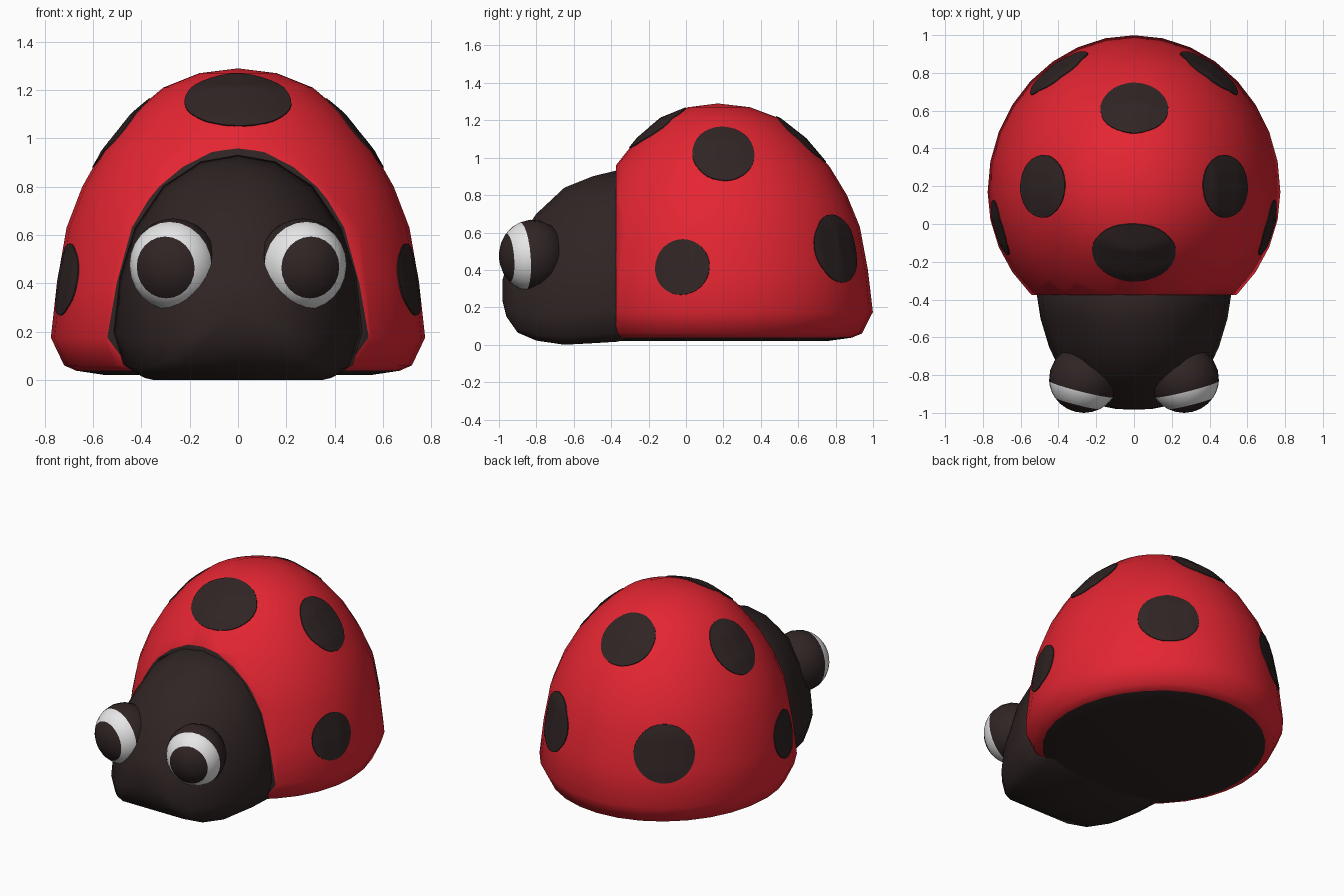
import bpy, bmesh, math
from mathutils import Vector

cube = bpy.data.objects.get("Cube")
if cube:
    bpy.data.objects.remove(cube)


def material(name, rgb):
    m = bpy.data.materials.new(name)
    m.use_nodes = True
    m.diffuse_color = (*rgb, 1)
    m.node_tree.nodes["Principled BSDF"].inputs["Base Color"].default_value = (*rgb, 1)
    return m


RED = material("red", (0.78, 0.019, 0.032))
BLACK = material("black", (0.03, 0.018, 0.018))
WHITE = material("white", (0.8, 0.8, 0.8))


def finish(name, bm, mats, angle=60):
    me = bpy.data.meshes.new(name)
    bm.to_mesh(me)
    bm.free()
    ob = bpy.data.objects.new(name, me)
    bpy.context.collection.objects.link(ob)
    for m in mats:
        me.materials.append(m)
    bpy.ops.object.select_all(action="DESELECT")
    ob.select_set(True)
    bpy.context.view_layer.objects.active = ob
    bpy.ops.object.shade_smooth_by_angle(angle=math.radians(angle))
    return ob


def loft(rings, band_material=lambda i: 0):
    """Skin closed rings of points; rings of zero size become poles."""
    bm = bmesh.new()
    loops = [[bm.verts.new(p) for p in ring] for ring in rings]
    n = len(loops[0])
    for i, (a, b) in enumerate(zip(loops, loops[1:])):
        for k in range(n):
            j = (k + 1) % n
            f = bm.faces.new((a[k], a[j], b[j], b[k]))
            f.material_index = band_material(i)
    bmesh.ops.remove_doubles(bm, verts=bm.verts, dist=1e-5)
    bmesh.ops.recalc_face_normals(bm, faces=bm.faces)
    return bm


def circle(n):
    return [(math.cos(2 * math.pi * k / n), math.sin(2 * math.pi * k / n)) for k in range(n)]


# Shell: turned dome, a little longer to the back, cut flat at the neck
CENTRE_Y, NECK_Y = 0.17, -0.375
dome = [(0, 0.02), (0.55, 0.02), (0.67, 0.038), (0.72, 0.06), (0.775, 0.175), (0.75, 0.4),
        (0.71, 0.63), (0.645, 0.8), (0.56, 0.95), (0.44, 1.1), (0.31, 1.21), (0.16, 1.27), (0, 1.29)]
rings = [[(r * c, CENTRE_Y + r * s * (1.07 if s > 0 else 0.985), z) for c, s in circle(32)]
         for r, z in dome]
bm = loft(rings, lambda i: 1 if i < 2 else 0)
cut = bmesh.ops.bisect_plane(bm, geom=bm.verts[:] + bm.edges[:] + bm.faces[:],
                             plane_co=(0, NECK_Y, 0), plane_no=(0, -1, 0), clear_outer=True)
edges = [e for e in cut["geom_cut"] if isinstance(e, bmesh.types.BMEdge)]
for f in bmesh.ops.holes_fill(bm, edges=edges, sides=0)["faces"]:
    f.material_index = 1
shell = finish("shell", bm, [RED, BLACK])

# Head: dome-shaped sections shrinking towards the nose
half = [(0, 0), (0.78, 0), (0.92, 0.05), (1, 0.2), (0.95, 0.45), (0.83, 0.67),
        (0.6, 0.86), (0.3, 0.97), (0, 1)]
outline = half + [(-u, v) for u, v in reversed(half[1:-1])]
stations = [(-0.3, 0.48, 0.03, 0.9), (-0.37, 0.515, 0.016, 0.932), (-0.5, 0.495, 0.008, 0.9),
            (-0.65, 0.45, 0.0, 0.84), (-0.8, 0.38, 0.022, 0.7), (-0.9, 0.29, 0.065, 0.55),
            (-0.96, 0.19, 0.15, 0.42), (-0.98, 0.09, 0.23, 0.35), (-0.982, 0, 0.29, 0.29)]
finish("head", loft([[(u * w, y, lo + v * (hi - lo)) for u, v in outline]
                     for y, w, lo, hi in stations]), [BLACK])

# Eyes: balls turned slightly outwards, with pupil, white and lid bands
angles = [0, 15, 29, 42, 52, 62, 72, 90, 108, 126, 144, 162, 180]
for side, label in ((1, "left"), (-1, "right")):
    axis = Vector((0.25 * side, -0.96, -0.08)).normalized()
    turn = axis.to_track_quat("Z", "Y")
    centre = Vector((0.265 * side, -0.82, 0.477))
    rings = []
    for a in angles:
        r, h = math.sin(math.radians(a)), math.cos(math.radians(a))
        ring = []
        for c, s in circle(24):
            p = turn @ Vector((r * c, r * s, h))
            ring.append(centre + Vector((p.x * 0.185, p.y * 0.18, p.z * 0.192)))
        rings.append(ring)
    finish(label + "_eye", loft(rings, lambda i: 1 if 3 <= i < 6 else 0), [BLACK, WHITE])


# Spots: thin round plates laid onto the shell
def spot(name, place, width, height):
    _, base, normal, _ = shell.closest_point_on_mesh(Vector(place))
    out = (base - Vector((0, CENTRE_Y, 0.3))).normalized()
    normal = (normal + 0.3 * out).normalized()
    across = Vector((0, 0, 1)).cross(normal).normalized()
    up = normal.cross(across)
    rings = []
    for step in range(9):
        t = step / 8
        ring = []
        for c, s in circle(32):
            start = base + across * (c * t * width) + up * (s * t * height) + normal * 0.3
            hit, p, n, _ = shell.ray_cast(start, -normal)
            ring.append(p + n * 0.005 if hit else start - normal * 0.3)
        rings.append(ring)
    rings.append([p - normal * 0.006 for p in rings[-1]])
    bm = loft(rings)
    bm.normal_update()
    if sum((f.normal.dot(normal) * f.calc_area() for f in bm.faces)) < 0:
        bmesh.ops.reverse_faces(bm, faces=bm.faces)
    finish(name, bm, [BLACK])


spot("front_spot", (0, -0.14, 1.15), 0.22, 0.185)
spot("back_spot", (0, 0.63, 1.12), 0.178, 0.178)
for side, label in ((1, "left"), (-1, "right")):
    spot(label + "_upper_spot", (0.48 * side, 0.2, 1.02), 0.165, 0.185)
    spot(label + "_lower_spot", (0.74 * side, -0.03, 0.42), 0.15, 0.15)
    spot(label + "_rear_spot", (0.39 * side, 0.79, 0.51), 0.185, 0.185)
